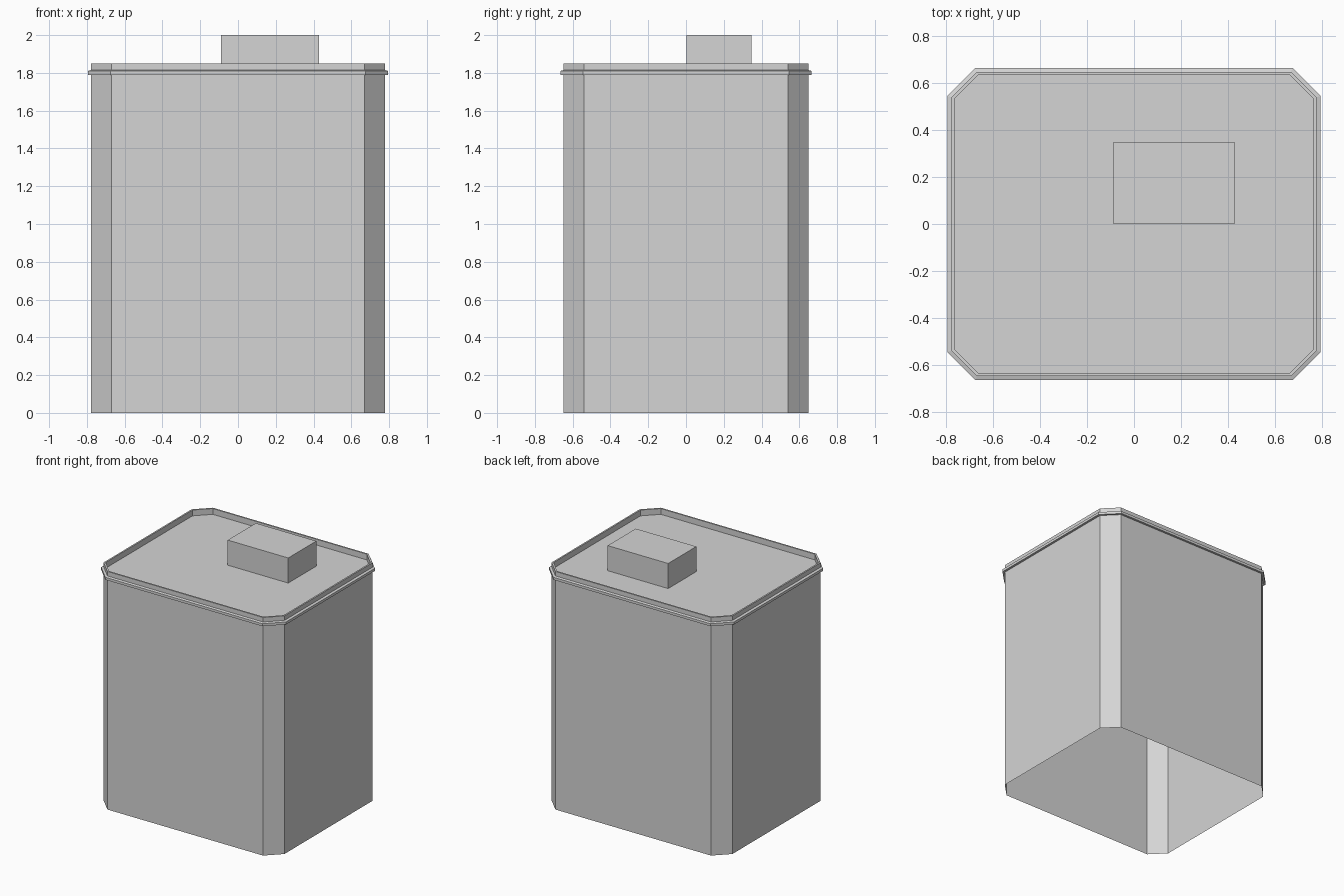
import bpy
import bmesh

cube = bpy.data.objects.get("Cube")
if cube:
    bpy.data.objects.remove(cube, do_unlink=True)

grey = bpy.data.materials.new("light_grey")
grey.use_nodes = True
colour = (0.66, 0.66, 0.66, 1)
grey.diffuse_color = colour
grey.node_tree.nodes["Principled BSDF"].inputs["Base Color"].default_value = colour


def finish(bm, name):
    bmesh.ops.recalc_face_normals(bm, faces=bm.faces[:])
    mesh = bpy.data.meshes.new(name)
    bm.to_mesh(mesh)
    bm.free()
    mesh.materials.append(grey)
    obj = bpy.data.objects.new(name, mesh)
    bpy.context.collection.objects.link(obj)
    return obj


def ring(bm, hx, hy, cut, z):
    """Chamfered rectangle with half sizes hx, hy."""
    a, b = hx - cut, hy - cut
    outline = [(a, -hy), (hx, -b), (hx, b), (a, hy),
               (-a, hy), (-hx, b), (-hx, -b), (-a, -hy)]
    return [bm.verts.new((x, y, z)) for x, y in outline]


def stack(name, sections, cap=False):
    """Join chamfered outlines into a shell, open at the bottom."""
    bm = bmesh.new()
    rings = [ring(bm, *s) for s in sections]
    for low, high in zip(rings, rings[1:]):
        for i in range(len(low)):
            j = (i + 1) % len(low)
            bm.faces.new((low[i], low[j], high[j], high[i]))
    if cap:
        bm.faces.new(rings[-1])
    return finish(bm, name)


# Walls, projecting cornice, parapet and sunken roof, open underneath
WALL = (0.777, 0.648, 0.108)
LEDGE = (0.795, 0.665, 0.12)
INNER = (0.765, 0.636, 0.103)
stack("building_shell", [
    (*WALL, 0), (*WALL, 1.79),
    (*LEDGE, 1.79), (*LEDGE, 1.81),
    (*WALL, 1.815), (*WALL, 1.85),
    (*INNER, 1.85), (*INNER, 1.805),
], cap=True)

# Rooftop block
bm = bmesh.new()
bmesh.ops.create_cube(bm, size=1)
bmesh.ops.scale(bm, vec=(0.52, 0.345, 0.195), verts=bm.verts[:])
bmesh.ops.translate(bm, vec=(0.17, 0.175, 1.9025), verts=bm.verts[:])
finish(bm, "rooftop_block")
